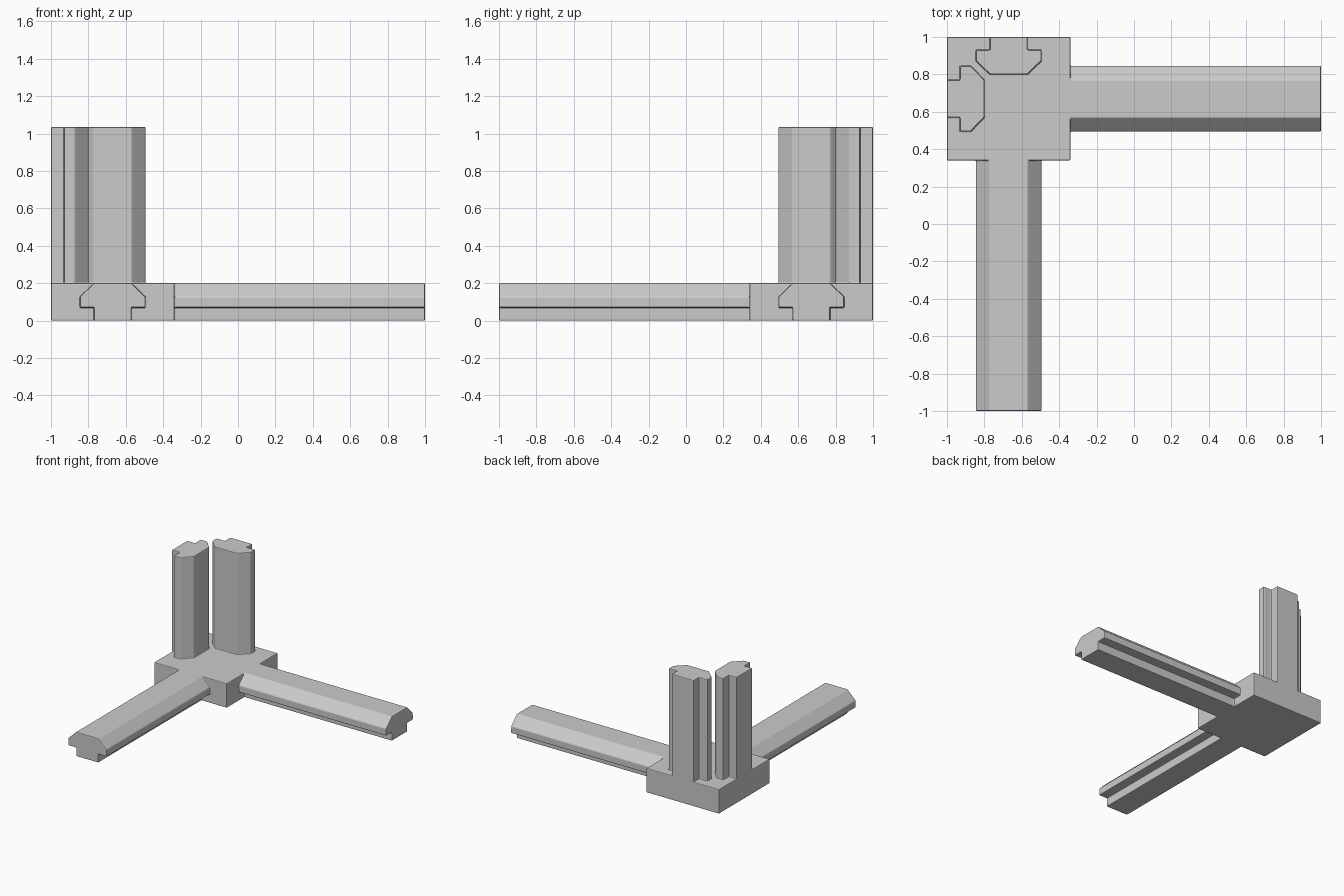
import bpy
import bmesh
import math

if "Cube" in bpy.data.objects:
    bpy.data.objects.remove(bpy.data.objects["Cube"], do_unlink=True)

CENTRE = 0.67   # distance of every rail axis from the origin planes
BLOCK = 0.66    # side of the corner block
THICK = 0.2     # thickness of block and rails

grey = bpy.data.materials.new("plain grey")
grey.use_nodes = True
grey.diffuse_color = (0.6, 0.6, 0.6, 1)
grey.node_tree.nodes["Principled BSDF"].inputs["Base Color"].default_value = (0.6, 0.6, 0.6, 1)

# Half of the T-slot rail section: (offset from axis, depth from outer face)
half = [(0.1, 0), (0.1, 0.07), (0.175, 0.07), (0.175, 0.127), (0.1, THICK)]
section = half + [(-u, d) for u, d in reversed(half)]


def prism(name, profile, start, end, place):
    """Extrude a profile from start to end, mapped to space by place(u, d, t)."""
    bm = bmesh.new()
    rings = [[bm.verts.new(place(u, d, t)) for u, d in profile] for t in (start, end)]
    bm.faces.new(rings[0])
    bm.faces.new(rings[1])
    for i in range(len(profile)):
        j = (i + 1) % len(profile)
        bm.faces.new((rings[0][i], rings[0][j], rings[1][j], rings[1][i]))
    bmesh.ops.recalc_face_normals(bm, faces=bm.faces)
    mesh = bpy.data.meshes.new(name)
    bm.to_mesh(mesh)
    bm.free()
    mesh.materials.append(grey)
    obj = bpy.data.objects.new(name, mesh)
    bpy.context.collection.objects.link(obj)
    return obj


# Corner block
h = BLOCK / 2
square = [(-h, -h), (h, -h), (h, h), (-h, h)]
bracket = prism("corner_bracket", square, 0, THICK,
                lambda u, d, t: (u - CENTRE, d + CENTRE, t))

# Two long horizontal rails and two upright rails, all sunk into the block
rails = [
    prism("left_rail", section, -0.5, 1, lambda u, d, t: (t, CENTRE + u, d)),
    prism("front_rail", section, -0.5, 1, lambda u, d, t: (u - CENTRE, -t, d)),
    prism("back_post", section, 0.1, 1.035, lambda u, d, t: (u - CENTRE, 1 - d, t)),
    prism("side_post", section, 0.1, 1.035, lambda u, d, t: (d - 1, CENTRE + u, t)),
]

# Join the rails to the block as one solid
bpy.context.view_layer.objects.active = bracket
for rail in rails:
    union = bracket.modifiers.new("union", "BOOLEAN")
    union.operation = "UNION"
    union.solver = "EXACT"
    union.object = rail
    bpy.ops.object.modifier_apply(modifier=union.name)
    bpy.data.objects.remove(rail, do_unlink=True)

# Merge coplanar faces, then soften the edges slightly
bm = bmesh.new()
bm.from_mesh(bracket.data)
bmesh.ops.remove_doubles(bm, verts=bm.verts, dist=0.0005)
bmesh.ops.dissolve_limit(bm, angle_limit=math.radians(1), verts=bm.verts, edges=bm.edges)
bm.to_mesh(bracket.data)
bm.free()

bevel = bracket.modifiers.new("soft_edges", "BEVEL")
bevel.width = 0.006
bevel.segments = 2
bevel.limit_method = "ANGLE"
bevel.angle_limit = math.radians(30)
